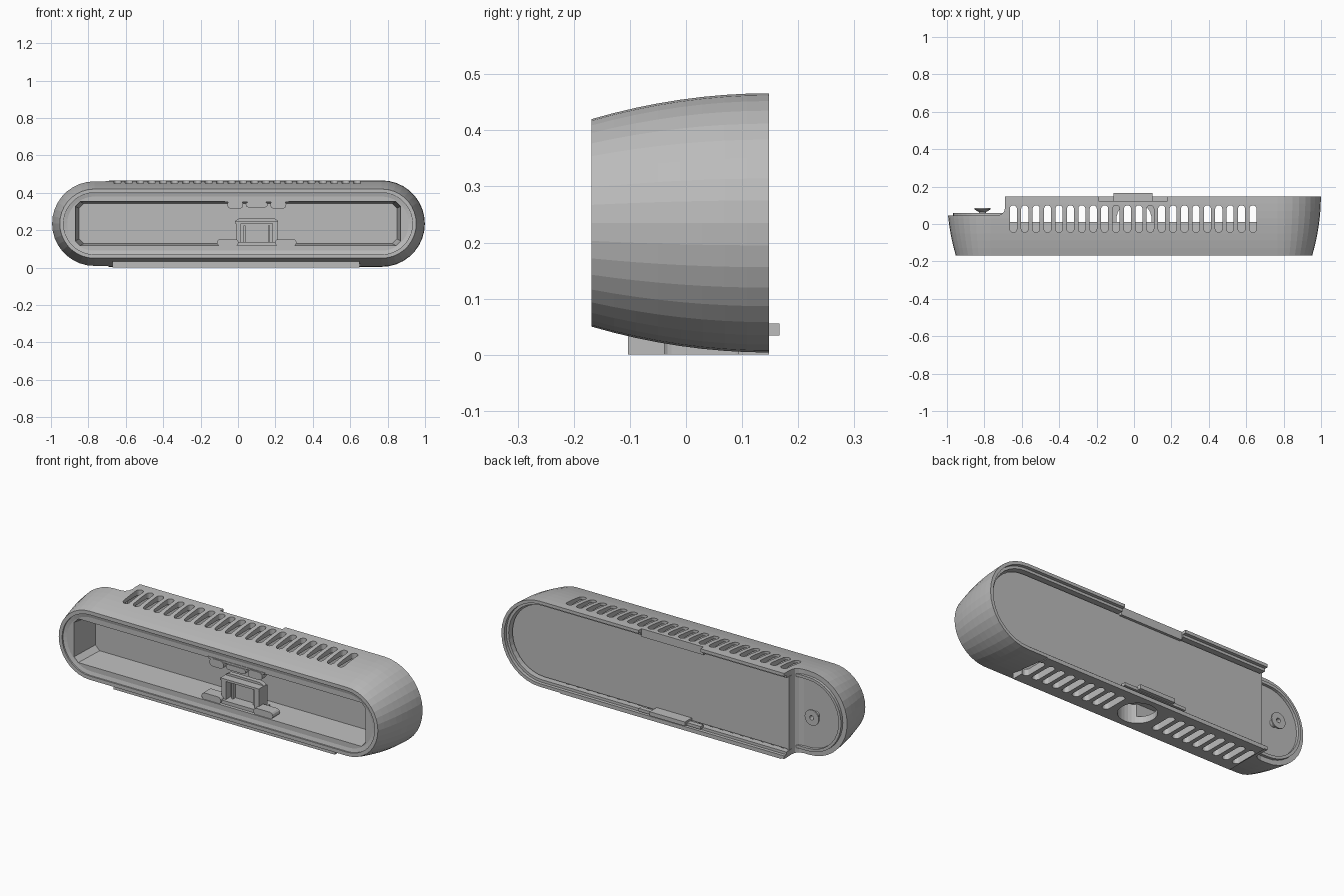
import bpy, bmesh
from math import pi, sin, cos

cube = bpy.data.objects.get("Cube")
if cube:
    bpy.data.objects.remove(cube)

ZC, HALF = 0.235, 0.768          # centre height and half length of the straight run
BACK, FRONT, PLATE = 0.148, -0.168, 0.108
END_X = -0.69                    # where the lowered end begins

grey = bpy.data.materials.new("plain grey")
grey.use_nodes = True
grey.diffuse_color = (0.5, 0.5, 0.5, 1)
grey.node_tree.nodes["Principled BSDF"].inputs["Base Color"].default_value = (0.5, 0.5, 0.5, 1)


def loft(name, solids):
    """Build closed solids, each a list of matching loops, in one object."""
    bm = bmesh.new()
    for loops in solids:
        rings = [[bm.verts.new(p) for p in loop] for loop in loops]
        n = len(rings[0])
        for a, b in zip(rings, rings[1:]):
            for i in range(n):
                j = (i + 1) % n
                bm.faces.new((a[i], a[j], b[j], b[i]))
        bm.faces.new(rings[0])
        bm.faces.new(rings[-1])
    bmesh.ops.recalc_face_normals(bm, faces=bm.faces)
    mesh = bpy.data.meshes.new(name)
    bm.to_mesh(mesh)
    bm.free()
    mesh.materials.append(grey)
    ob = bpy.data.objects.new(name, mesh)
    bpy.context.collection.objects.link(ob)
    return ob


def arc(cx, cz, r, start, end, n=18):
    return [(cx + r * cos(start + (end - start) * i / n),
             cz + r * sin(start + (end - start) * i / n)) for i in range(n + 1)]


def stadium(r, half=HALF, cx=0, cz=ZC, n=18):
    return (arc(cx + half, cz, r, -pi / 2, pi / 2, n)
            + arc(cx - half, cz, r, pi / 2, 3 * pi / 2, n))


def along_y(outline, y):
    return [(x, y, z) for x, z in outline]


def along_z(outline, z):
    return [(x, y, z) for x, y in outline]


def box_loops(x0, x1, y0, y1, z0, z1):
    outline = [(x0, y0), (x1, y0), (x1, y1), (x0, y1)]
    return [along_z(outline, z0), along_z(outline, z1)]


def combine(target, other, operation):
    mod = target.modifiers.new("combine", "BOOLEAN")
    mod.operation, mod.solver, mod.object = operation, "EXACT", other
    graph = bpy.context.evaluated_depsgraph_get()
    mesh = bpy.data.meshes.new_from_object(target.evaluated_get(graph))
    target.modifiers.clear()
    target.data = mesh
    bpy.data.objects.remove(other)


# Outer housing: a stadium that swells towards the back
rings = []
for i in range(9):
    y = FRONT + (BACK - FRONT) * i / 8
    rings.append(along_y(stadium(0.231 - 0.046 * ((BACK - y) / 0.316) ** 2), y))
housing = loft("housing", [rings])

# Flat foot under the housing
foot = loft("foot", [box_loops(-0.67, 0.65, -0.103, BACK, 0.0, 0.036)])
combine(housing, foot, "UNION")


# Rear cavity with a stepped rim, stopping at the lowered end
def cavity_outline(r):
    return arc(HALF, ZC, r, -pi / 2, pi / 2) + [(END_X, ZC + r), (END_X, ZC - r)]


for r, y0 in ((0.2, -0.05), (0.214, 0.13)):
    combine(housing, loft("cavity", [[along_y(cavity_outline(r), y0),
                                      along_y(cavity_outline(r), 0.3)]]), "DIFFERENCE")

# Lowered end
notch = [(-1.2, 0.045), (-0.735, 0.045), (-0.71, 0.051), (-0.695, 0.065),
         (END_X, 0.085), (END_X, 0.3), (-1.2, 0.3)]
combine(housing, loft("end_notch", [[along_z(notch, -0.1), along_z(notch, 0.6)]]), "DIFFERENCE")


# Walls of the front pocket, reaching back into the cavity
def pocket_outline(hx, hz, c=0.025):
    return [(-hx + c, ZC - hz), (hx - c, ZC - hz), (hx, ZC - hz + c), (hx, ZC + hz - c),
            (hx - c, ZC + hz), (-hx + c, ZC + hz), (-hx, ZC + hz - c), (-hx, ZC - hz + c)]


combine(housing, loft("pocket_walls", [[along_y(pocket_outline(0.88, 0.13), y)
                                        for y in (-0.08, 0.01)]]), "UNION")

# Shallow front rim recess, then the deep tapered pocket
combine(housing, loft("front_recess", [[along_y(stadium(0.165), -0.3),
                                        along_y(stadium(0.165), -0.160),
                                        along_y(stadium(0.145), -0.155)]]), "DIFFERENCE")
combine(housing, loft("pocket", [[along_y(pocket_outline(0.87, 0.118), -0.2),
                                  along_y(pocket_outline(0.87, 0.118), -0.155),
                                  along_y(pocket_outline(0.85, 0.107), -0.002)]]), "DIFFERENCE")

# Ventilation slots above and below
slots = []
for i in range(22):
    x = -0.645 + i * 0.061
    hw = 0.019
    outline = (arc(x, 0.1 - hw, hw, 0, pi, 8) + arc(x, -0.045 + hw, hw, pi, 2 * pi, 8))
    slots.append([along_z(outline, 0.42), along_z(outline, 0.55)])
    if not 9 <= i <= 12:
        slots.append([along_z(outline, -0.05), along_z(outline, 0.05)])
combine(housing, loft("slots", slots), "DIFFERENCE")

# Round mounting hole underneath and latch gap in the top rear edge
circle = arc(0, 0.025, 0.094, 0, 2 * pi, 32)[:-1]
combine(housing, loft("mount_hole", [[along_z(circle, -0.1), along_z(circle, 0.1)]]), "DIFFERENCE")
combine(housing, loft("latch_gap", [box_loops(-0.19, 0.18, 0.122, 0.3, 0.4, 0.6)]), "DIFFERENCE")

# Back panel, set just inside the rear rim, and its step down to the lowered end
loft("back_panel", [[along_y(cavity_outline(0.193), y) for y in (PLATE - 0.008, PLATE)]])
loft("panel_step", [box_loops(END_X, END_X + 0.01, 0.03, PLATE, ZC - 0.198, ZC + 0.198)])

# Raised lip around the lowered end
lip = ([(END_X, ZC + 0.2)] + arc(-HALF, ZC, 0.2, pi / 2, 3 * pi / 2)
       + [(END_X, ZC - 0.2), (END_X, ZC - 0.185)]
       + arc(-HALF, ZC, 0.185, 3 * pi / 2, pi / 2) + [(END_X, ZC + 0.185)])
loft("end_lip", [[along_y(lip, 0.04), along_y(lip, 0.06)]])

# Flared screw boss with a small centre hole
boss_rings = [(0.02, 0.04), (0.02, 0.064), (0.042, 0.078), (0.042, 0.085)]
boss = loft("screw_boss", [[along_y(arc(-0.81, ZC, r, 0, 2 * pi, 24)[:-1], y)
                            for r, y in boss_rings]])
bore = arc(-0.81, ZC, 0.012, 0, 2 * pi, 16)[:-1]
combine(boss, loft("bore", [[along_y(bore, 0.06), along_y(bore, 0.2)]]), "DIFFERENCE")

# Rear latch on the lower edge
loft("lower_latch", [box_loops(-0.11, 0.10, PLATE, 0.167, 0.034, 0.056)])
loft("lower_latch_base", [box_loops(-0.19, 0.18, 0.122, BACK, 0.03, 0.046)])
loft("upper_latch_strip", [box_loops(-0.19, 0.18, 0.10, 0.122, 0.422, 0.437)])

# Rounded clips along the top edge of the pocket
for name, cx, half, r in (("left", 0.215, 0.022, 0.021), ("middle", 0.10, 0.045, 0.014),
                          ("right", -0.015, 0.022, 0.021)):
    loft("top_clip_" + name, [[along_y(stadium(r, half, cx, 0.336, 8), y)
                               for y in (-0.162, -0.125)]])
loft("top_clip_rail", [box_loops(-0.07, 0.27, -0.158, -0.13, 0.35, 0.36)])

# Bracket standing on the pocket floor
CX = 0.1
loft("bracket_base", [box_loops(CX - 0.125, CX + 0.125, -0.14, -0.05, 0.118, 0.136)])
loft("bracket_back", [box_loops(CX - 0.095, CX + 0.095, -0.08, -0.065, 0.13, 0.245)])
loft("bracket_bar", [box_loops(CX - 0.115, CX + 0.115, -0.13, -0.065, 0.236, 0.248)])
for side, name in ((1, "left"), (-1, "right")):
    def span(a, b):
        return sorted((CX + side * a, CX + side * b))
    loft("bracket_post_" + name, [box_loops(*span(0.085, 0.112), -0.125, -0.05, 0.13, 0.24)])
    loft("bracket_rib_" + name, [box_loops(*span(0.06, 0.07), -0.1, -0.07, 0.13, 0.225)])
    loft("bracket_wing_" + name, [[along_y(stadium(0.018, 0.04, CX + side * 0.155, 0.134, 6), y)
                                   for y in (-0.15, -0.09)]])
loft("bracket_top", [[along_y([(CX - 0.115, 0.25), (CX + 0.115, 0.25),
                               (CX + 0.095, 0.262), (CX - 0.095, 0.262)], y)
                      for y in (-0.09, -0.065)]])
